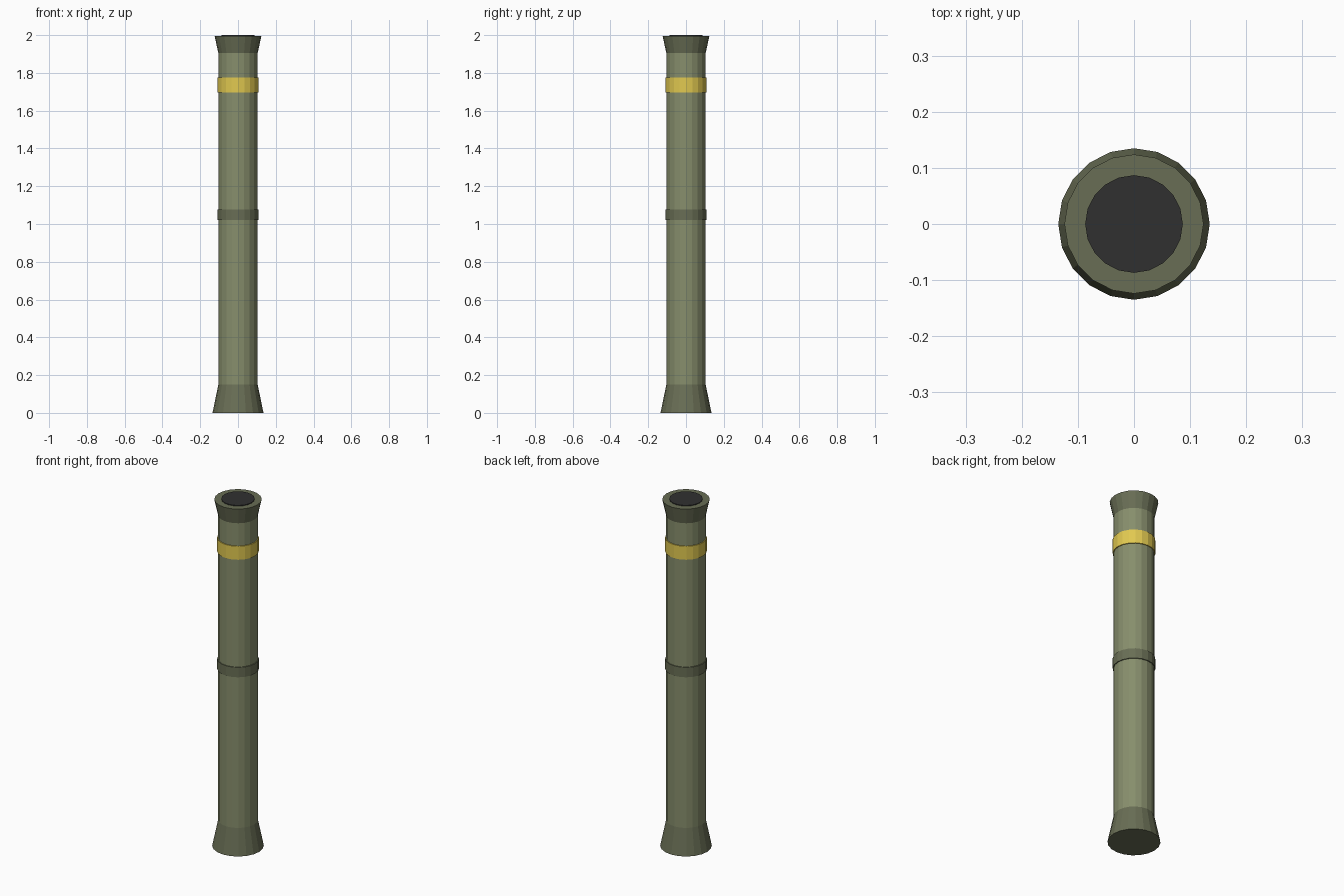
import bpy

if "Cube" in bpy.data.objects:
    bpy.data.objects.remove(bpy.data.objects["Cube"])

SIDES = 20


def material(name, rgb):
    m = bpy.data.materials.new(name)
    m.diffuse_color = (*rgb, 1)
    m.use_nodes = True
    m.node_tree.nodes["Principled BSDF"].inputs["Base Color"].default_value = m.diffuse_color
    return m


olive = material("olive", (0.24, 0.27, 0.15))
dark_olive = material("dark_olive", (0.14, 0.155, 0.09))
yellow = material("yellow", (0.75, 0.58, 0.08))
black = material("black", (0.03, 0.03, 0.03))


def section(name, r_low, r_high, z_low, z_high, mat):
    """Flat-shaded capped cylinder or cone between two heights."""
    bpy.ops.mesh.primitive_cone_add(
        vertices=SIDES, radius1=r_low, radius2=r_high,
        depth=z_high - z_low, location=(0, 0, (z_low + z_high) / 2))
    ob = bpy.context.object
    ob.name = name
    ob.data.materials.append(mat)
    return ob


# Main tube
section("tube", 0.104, 0.104, 0.15, 1.905, olive)

# Flared ends
section("rear_flare", 0.135, 0.104, 0.0, 0.15, dark_olive)
section("front_flare", 0.104, 0.124, 1.905, 1.996, dark_olive)

# Bands around the tube
section("middle_band", 0.109, 0.109, 1.02, 1.077, dark_olive)
section("yellow_band", 0.109, 0.109, 1.697, 1.775, yellow)

# Dark opening disc on the front end
section("bore", 0.087, 0.087, 1.92, 2.0, black)
